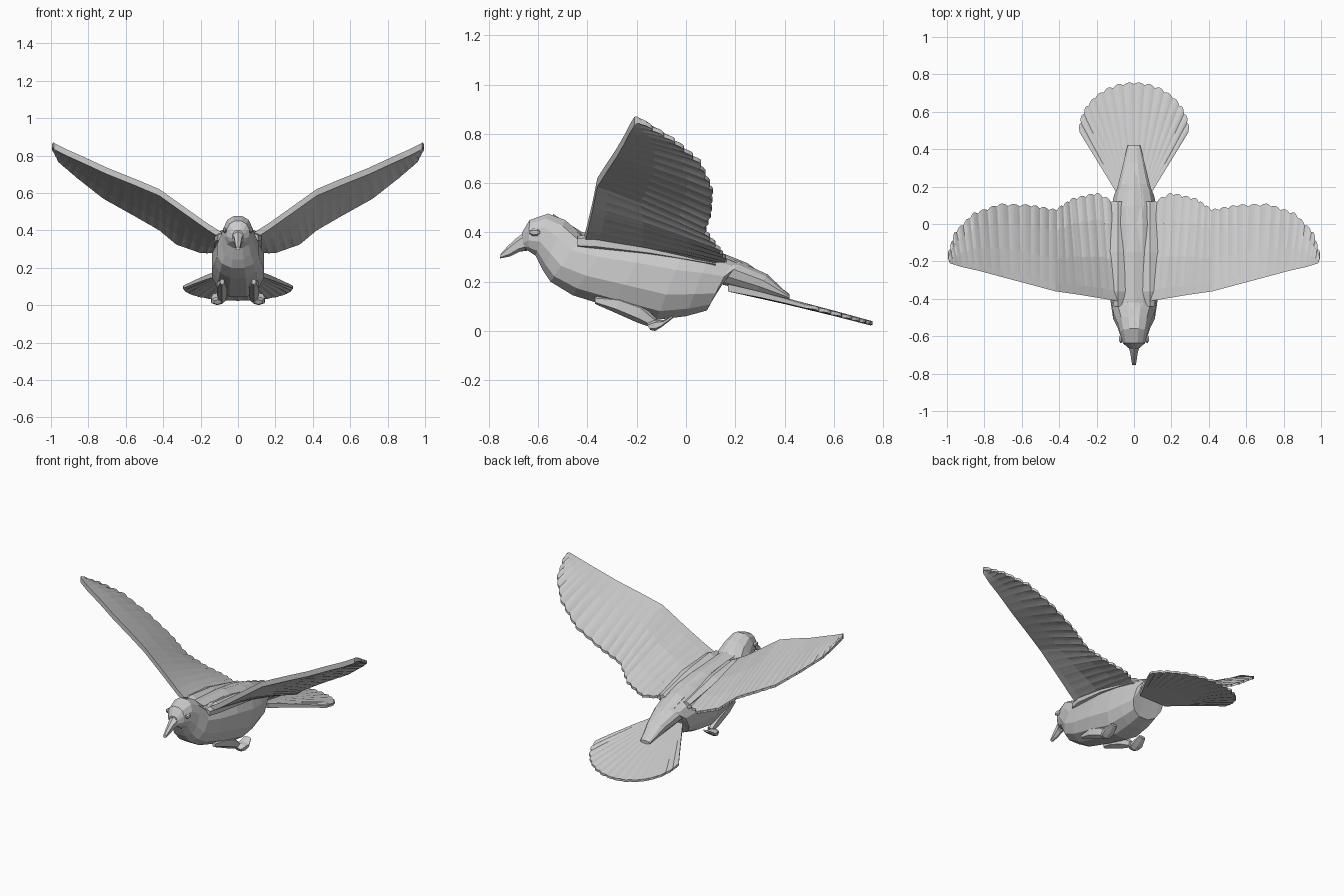
import bpy, math
from mathutils import Vector as V

if "Cube" in bpy.data.objects:
    bpy.data.objects.remove(bpy.data.objects["Cube"])

grey = bpy.data.materials.new("plain grey")
grey.use_nodes = True
grey.diffuse_color = (0.6, 0.6, 0.6, 1)
grey.node_tree.nodes["Principled BSDF"].inputs["Base Color"].default_value = (0.6, 0.6, 0.6, 1)


def make(name, verts, faces, mirror=False):
    mesh = bpy.data.meshes.new(name)
    mesh.from_pydata([tuple(v) for v in verts], [], faces)
    mesh.materials.append(grey)
    obj = bpy.data.objects.new(name, mesh)
    bpy.context.collection.objects.link(obj)
    bpy.context.view_layer.objects.active = obj
    bpy.ops.object.mode_set(mode="EDIT")
    bpy.ops.mesh.select_all(action="SELECT")
    bpy.ops.mesh.normals_make_consistent(inside=False)
    bpy.ops.object.mode_set(mode="OBJECT")
    if mirror:
        obj.modifiers.new("mirror", "MIRROR").use_clip = False
    return obj


def bridge(rows, n):
    """Quads joining closed rings of n points, with both ends capped."""
    faces = [(r * n + i, r * n + (i + 1) % n, (r + 1) * n + (i + 1) % n, (r + 1) * n + i)
             for r in range(rows - 1) for i in range(n)]
    return faces + [tuple(range(n)), tuple(range((rows - 1) * n, rows * n))]


def loft(name, rings, sides, x=0, mirror=False, square=0.85):
    """Each ring: top y, top z, bottom y, bottom z, half width."""
    verts = []
    for ty, tz, by, bz, w in rings:
        top, low = V((x, ty, tz)), V((x, by, bz))
        for i in range(sides):
            a = math.tau * (i + 0.5) / sides
            c, s = math.cos(a), math.sin(a)
            k = math.copysign(abs(s) ** square, s)
            k /= math.sin(math.pi / 2 - math.pi / sides * (sides % 4 == 0)) ** square
            p = low.lerp(top, 0.5 + 0.5 * k)
            p.x += w * math.copysign(abs(c) ** square, c)
            verts.append(p)
    return make(name, verts, bridge(len(rings), sides), mirror)


def feathered(name, stations, feathers, thick, camber, notch, mirror=False):
    """Thick sheet between a leading and a scalloped trailing edge."""
    chord = (0, 0.1, 0.4, 0.75, 1)
    steps = feathers * 4
    verts = []
    for k in range(steps + 1):
        f = k / steps * (len(stations) - 1)
        j = min(int(f), len(stations) - 2)
        (l0, t0), (l1, t1) = stations[j], stations[j + 1]
        lead = V(l0).lerp(V(l1), f - j)
        trail = V(t0).lerp(V(t1), f - j)
        groove = 1 - math.sin(math.pi * (k % 4) / 4)
        trail -= (trail - lead).normalized() * notch * groove
        upper, lower = [], []
        for c in chord:
            p = lead.lerp(trail, c)
            p.z += camber * math.sin(math.pi * c) - 0.005 * groove * c
            upper.append(p)
            lower.append(p - V((0, 0, thick[0] + (thick[1] - thick[0]) * c)))
        verts += upper + lower[::-1]
    return make(name, verts, bridge(steps + 1, 2 * len(chord)), mirror)


# Body with head, neck and tapering rump
loft("body", [
    (-.665, .40, -.66, .335, .03), (-.635, .45, -.64, .325, .06),
    (-.56, .476, -.61, .305, .077), (-.49, .45, -.58, .245, .092),
    (-.42, .39, -.55, .20, .115), (-.3, .38, -.46, .145, .13),
    (-.15, .37, -.3, .095, .143), (0, .35, -.12, .045, .143),
    (.1, .325, 0, .06, .13), (.19, .29, .085, .083, .11),
    (.22, .28, .14, .19, .092), (.33, .23, .28, .155, .062),
    (.42, .145, .42, .13, .035)], 12)

# Flat ridge along the back, from nape to rump
loft("back_ridge", [
    (-.54, .475, -.54, .43, .035), (-.42, .40, -.42, .34, .055),
    (-.15, .382, -.15, .32, .055), (.1, .335, .1, .27, .06),
    (.25, .275, .25, .2, .05), (.42, .15, .42, .13, .03)], 6)

# Hooked beak
loft("beak", [
    (-.65, .405, -.645, .325, .036), (-.69, .375, -.675, .322, .023),
    (-.725, .343, -.715, .302, .017), (-.752, .312, -.755, .294, .011)], 6)

# Eyes
loft("eyes", [(-.635, .405, -.635, .395, .004), (-.622, .415, -.622, .385, .012),
              (-.605, .415, -.605, .385, .012), (-.592, .405, -.592, .395, .004)],
     6, x=.07, mirror=True)

# Wings: pairs of leading and trailing points from root to tip
wing = [
    ((.04, -.42, .36), (.08, .11, .295)), ((.16, -.40, .435), (.2, .17, .295)),
    ((.28, -.38, .52), (.33, .14, .34)), ((.42, -.36, .62), (.42, .08, .415)),
    ((.55, -.325, .675), (.55, .105, .49)), ((.7, -.285, .735), (.72, .11, .585)),
    ((.83, -.25, .795), (.86, .06, .695)), ((.92, -.23, .835), (.96, -.04, .78)),
    ((.985, -.21, .868), (1, -.17, .855))]
feathered("wings", wing, 22, (.035, .016), .008, .014, mirror=True)

# Shoulder pads joining the wings to the body
loft("shoulders", [(-.44, .385, -.44, .335, .025), (-.36, .40, -.36, .325, .045),
                   (-.15, .375, -.15, .30, .05), (.12, .31, .12, .26, .03)],
     6, x=.085, mirror=True)

# Fan tail
tail = []
for i in range(13):
    t = i / 6 - 1
    a = t * math.pi / 2
    y0, y1 = .17, .5 + .26 * math.cos(a)
    tail.append(((.095 * t, y0, .235 - .265 * y0),
                 (.297 * math.sin(a), y1, .24 - .265 * y1)))
feathered("tail", tail, 16, (.03, .014), .004, .012)

# Tucked legs and splayed feet
loft("legs", [(-.37, .14, -.37, .11, .012), (-.27, .14, -.29, .075, .03),
              (-.18, .11, -.2, .035, .03), (-.12, .05, -.135, .012, .018)],
     6, x=.085, mirror=True)
loft("feet", [(-.16, .03, -.145, .004, .022), (-.125, .045, -.125, 0, .035),
              (-.09, .045, -.1, .015, .04), (-.055, .065, -.055, .05, .025)],
     6, x=.11, mirror=True)
